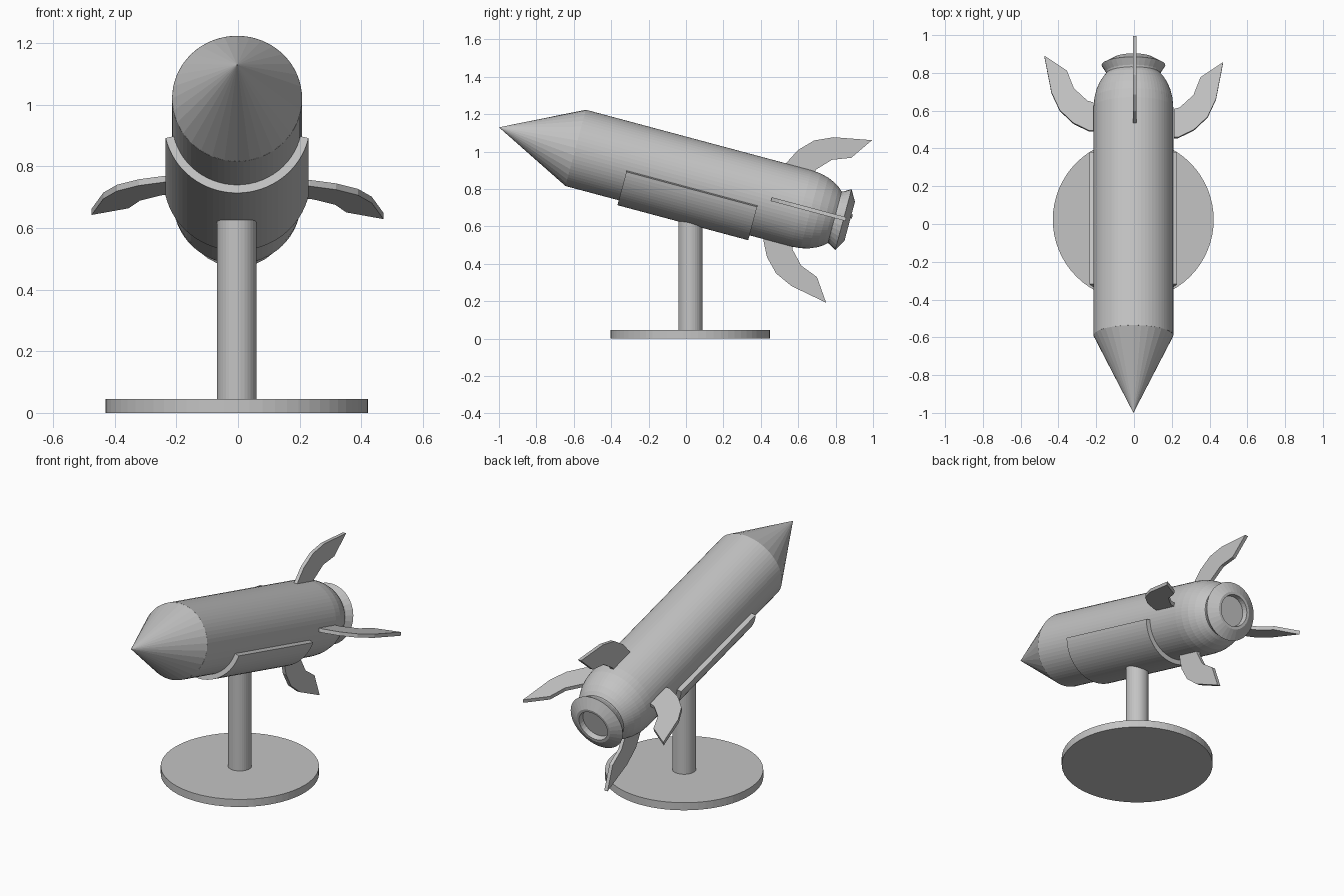
import bpy, bmesh, math
from mathutils import Vector

if "Cube" in bpy.data.objects:
    bpy.data.objects.remove(bpy.data.objects["Cube"])

TILT = math.radians(15)
ORIGIN = Vector((-0.003, -0.59, 1.02))          # centre of the nose cone's base
AXIS = Vector((0, math.cos(TILT), -math.sin(TILT)))
UP = Vector((0, math.sin(TILT), math.cos(TILT)))

grey = bpy.data.materials.new("light_grey")
grey.diffuse_color = (0.55, 0.55, 0.55, 1)
grey.use_nodes = True
grey.node_tree.nodes["Principled BSDF"].inputs["Base Color"].default_value = grey.diffuse_color


def tilted(x, n, t):
    """Rocket coordinates (sideways, up, along the axis) to world."""
    return ORIGIN + Vector((x, 0, 0)) + UP * n + AXIS * t


def finish(name, bm, smooth=False):
    bmesh.ops.recalc_face_normals(bm, faces=bm.faces[:])
    me = bpy.data.meshes.new(name)
    bm.to_mesh(me)
    bm.free()
    me.materials.append(grey)
    for p in me.polygons:
        p.use_smooth = smooth
    ob = bpy.data.objects.new(name, me)
    bpy.context.collection.objects.link(ob)
    return ob


def lathe(name, profile, sides, place=tilted):
    """Spin (t, r) points around the axis; r = 0 makes a point, ends are capped."""
    bm = bmesh.new()
    rings = []
    for t, r in profile:
        if r == 0:
            rings.append([bm.verts.new(place(0, 0, t))])
        else:
            rings.append([bm.verts.new(place(r * math.cos(a), r * math.sin(a), t))
                          for a in (2 * math.pi * i / sides for i in range(sides))])
    for a, b in zip(rings, rings[1:]):
        for i in range(sides):
            j = (i + 1) % sides
            if len(a) == 1:
                bm.faces.new((a[0], b[i], b[j]))
            else:
                bm.faces.new((a[i], a[j], b[j], b[i]))
    for ring in (rings[0], rings[-1]):
        if len(ring) > 1:
            bm.faces.new(ring)
    return finish(name, bm)


def prism(name, near, far):
    """Solid between two matching outlines."""
    bm = bmesh.new()
    a = [bm.verts.new(p) for p in near]
    b = [bm.verts.new(p) for p in far]
    bm.faces.new(a)
    bm.faces.new(b)
    for i in range(len(a)):
        j = (i + 1) % len(a)
        bm.faces.new((a[i], a[j], b[j], b[i]))
    return finish(name, bm)


# Rocket: nose, body with rounded tail, nozzle with a recessed opening
lathe("nose_cone", [(-0.4245, 0), (0, 0.211)], 32)
lathe("body", [(0, 0.211), (1.25, 0.211), (1.30, 0.207), (1.345, 0.196),
               (1.385, 0.179), (1.415, 0.160), (1.44, 0.138)], 64)
lathe("nozzle", [(1.43, 0.142), (1.445, 0.146), (1.482, 0.169), (1.517, 0.108),
                 (1.517, 0.092), (1.485, 0.088)], 32)

# Saddle: half shell wrapped under the body
start, steps = math.radians(193), 32
angles = [start + math.radians(154) * i / steps for i in range(steps + 1)]
arc = ([(0.238 * math.cos(a), 0.238 * math.sin(a)) for a in angles]
       + [(0.207 * math.cos(a), 0.207 * math.sin(a)) for a in reversed(angles)])
prism("saddle", [tilted(x, n, 0.295) for x, n in arc],
      [tilted(x, n, 1.019) for x, n in arc])

# Four swept fins: outline is (along the axis, outward)
FIN = [(1.10, 0.19), (1.10, 0.212), (1.143, 0.296), (1.213, 0.368), (1.31, 0.412),
       (1.512, 0.450), (1.429, 0.330), (1.332, 0.293), (1.264, 0.221), (1.255, 0.19)]


def fin(name, direction, dt, dr, across):
    dx, dn = direction
    def side(h):
        return [tilted(dx * (r + dr) + dn * dn * (across + h),
                       dn * (r + dr) + dx * dx * (across + h), t + dt) for t, r in FIN]
    prism(name, side(-0.0105), side(0.0105))


fin("top_fin", (0, 1), 0.008, 0.0, 0.007)
fin("bottom_fin", (0, -1), -0.004, 0.003, 0.005)
fin("left_fin", (-1, 0), 0.012, 0.022, 0.028)
fin("right_fin", (1, 0), -0.018, 0.025, 0.006)


# Stand
def upright(x, n, t):
    return Vector((x - 0.004, n + 0.023, t))


lathe("stand_base", [(0, 0.426), (0.045, 0.426)], 64, upright)
lathe("stand_post", [(0.04, 0.064), (0.66, 0.064)], 32, upright)
